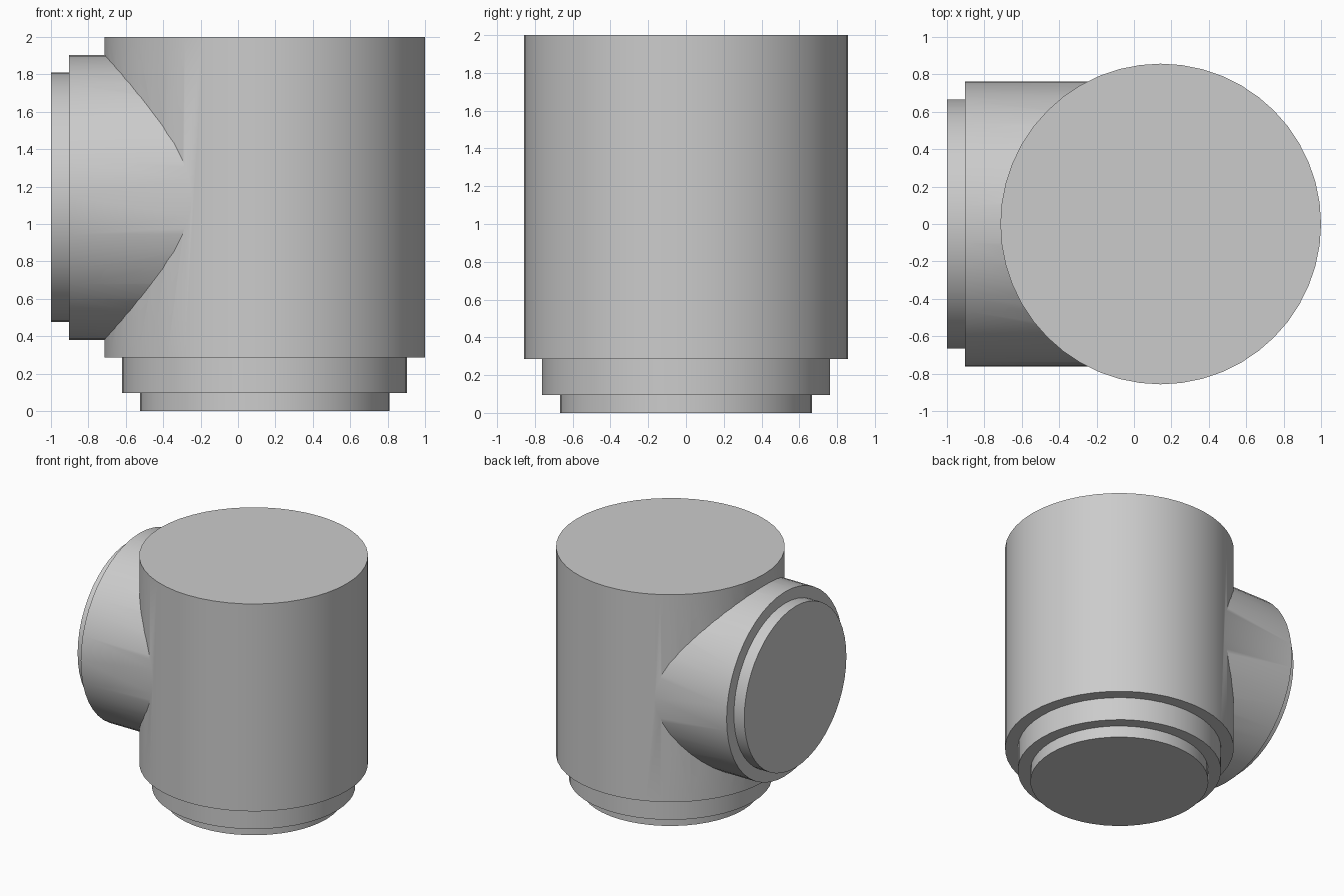
import bpy, math
from mathutils import Matrix

if "Cube" in bpy.data.objects:
    bpy.data.objects.remove(bpy.data.objects["Cube"])

U = 2 / 21    # base module of the fitting
SEGMENTS = 48


def lathe(name, profile, matrix):
    """Solid of revolution around local z from (radius, height) points."""
    verts, faces = [], []
    for r, h in profile:
        for i in range(SEGMENTS):
            a = 2 * math.pi * i / SEGMENTS
            verts.append((r * math.cos(a), r * math.sin(a), h))
    for k in range(len(profile) - 1):
        for i in range(SEGMENTS):
            j = (i + 1) % SEGMENTS
            a, b = k * SEGMENTS, (k + 1) * SEGMENTS
            faces.append((a + i, a + j, b + j, b + i))
    faces.append(tuple(reversed(range(SEGMENTS))))
    faces.append(tuple(range(len(verts) - SEGMENTS, len(verts))))
    mesh = bpy.data.meshes.new(name)
    mesh.from_pydata(verts, [], faces)
    mesh.transform(matrix)
    obj = bpy.data.objects.new(name, mesh)
    bpy.context.collection.objects.link(obj)
    return obj


# Upright body with two stepped collars at its foot
body = lathe("pipe_body",
             [(7 * U, 0), (7 * U, U), (8 * U, U), (8 * U, 3 * U), (9 * U, 3 * U), (9 * U, 21 * U)],
             Matrix.Translation((1.5 * U, 0, 0)))

# Side outlet along -x with one stepped collar, running into the body
outlet = lathe("side_outlet",
               [(7 * U, 0), (7 * U, U), (8 * U, U), (8 * U, 12 * U)],
               Matrix.Translation((-10.5 * U, 0, 12 * U)) @ Matrix.Rotation(math.pi / 2, 4, 'Y'))

# Merge the outlet into the body
union = body.modifiers.new("join_outlet", 'BOOLEAN')
union.operation = 'UNION'
union.solver = 'EXACT'
union.object = outlet
bpy.context.view_layer.objects.active = body
body.select_set(True)
bpy.ops.object.modifier_apply(modifier=union.name)
bpy.data.objects.remove(outlet)
bpy.ops.object.shade_smooth_by_angle(angle=math.radians(30))
